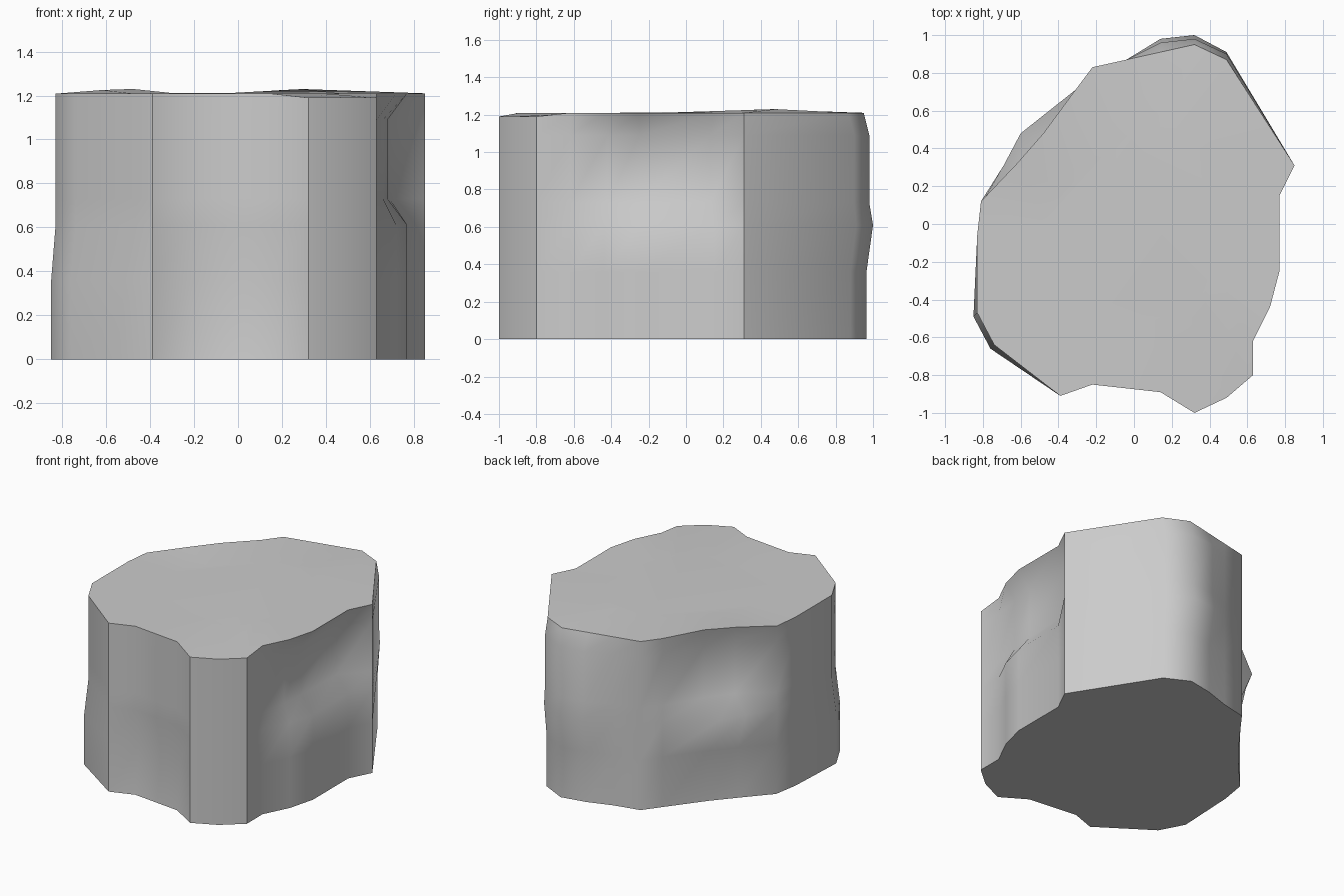
import bpy, bmesh, math

if "Cube" in bpy.data.objects:
    bpy.data.objects.remove(bpy.data.objects["Cube"])

# Base outline, counter-clockwise seen from above
outline = [(0.85, 0.31), (0.49, 0.88), (0.32, 0.965), (0.14, 0.93), (-0.04, 0.87),
           (-0.22, 0.83), (-0.31, 0.71), (-0.50, 0.46), (-0.63, 0.31), (-0.80, 0.12),
           (-0.83, -0.06), (-0.85, -0.49), (-0.76, -0.66), (-0.39, -0.91), (-0.22, -0.85),
           (0.14, -0.89), (0.32, -1.0), (0.49, -0.92), (0.63, -0.80), (0.63, -0.62),
           (0.72, -0.44), (0.77, -0.25), (0.77, 0.15)]

# Wall levels with the outline points that bulge or dent at each one
left = {11: (-0.83, -0.47), 12: (-0.74, -0.64)}
dent = {20: (0.66, -0.42), 21: (0.68, -0.25), 22: (0.69, 0.13),
        7: (-0.46, 0.46), 8: (-0.59, 0.29)}
back = {1: (0.49, 0.90), 2: (0.32, 0.98), 3: (0.14, 0.96)}
levels = [
    (0.0, {}),
    (0.36, {14: (-0.21, -0.82), 15: (0.14, -0.85)}),
    (0.61, {**left, 1: (0.49, 0.91), 2: (0.32, 1.0), 3: (0.14, 0.98),
            7: (-0.60, 0.48), 8: (-0.69, 0.31), 9: (-0.81, 0.12)}),
    (0.73, {**left, **dent, **back}),
    (1.09, {**left, **dent, **back}),
    (1.21, {**left, 1: (0.49, 0.87), 2: (0.32, 0.95), 3: (0.14, 0.91),
            7: (-0.48, 0.48), 8: (-0.62, 0.32), 9: (-0.81, 0.12)}),
]
top_height = {7: 1.23, 8: 1.225, 16: 1.19, 17: 1.19, 18: 1.19}

bm = bmesh.new()
n = len(outline)
rings = []
for k, (z, moved) in enumerate(levels):
    ring = []
    for i, p in enumerate(outline):
        x, y = moved.get(i, p)
        ring.append(bm.verts.new((x, y, top_height.get(i, z) if k == 5 else z)))
    rings.append(ring)

# Slightly uneven inner ring of the top, with a raised spot at the back
inner = []
for v in rings[-1]:
    x, y = v.co.x * 0.6, v.co.y * 0.55
    bump = 0.02 * math.exp(-((x - 0.28) ** 2 + (y - 0.45) ** 2) / 0.04)
    inner.append(bm.verts.new((x, y, 1.21 + bump)))
rings.append(inner)

for a, b in zip(rings, rings[1:]):
    for i in range(n):
        j = (i + 1) % n
        bm.faces.new((a[i], a[j], b[j], b[i]))
bm.faces.new(inner)
bm.faces.new(rings[0][::-1])
bmesh.ops.recalc_face_normals(bm, faces=bm.faces)

mesh = bpy.data.meshes.new("rock_block")
bm.to_mesh(mesh)
bm.free()
rock = bpy.data.objects.new("rock_block", mesh)
bpy.context.collection.objects.link(rock)
bpy.context.view_layer.objects.active = rock
rock.select_set(True)
bpy.ops.object.shade_smooth_by_angle(angle=math.radians(46))
